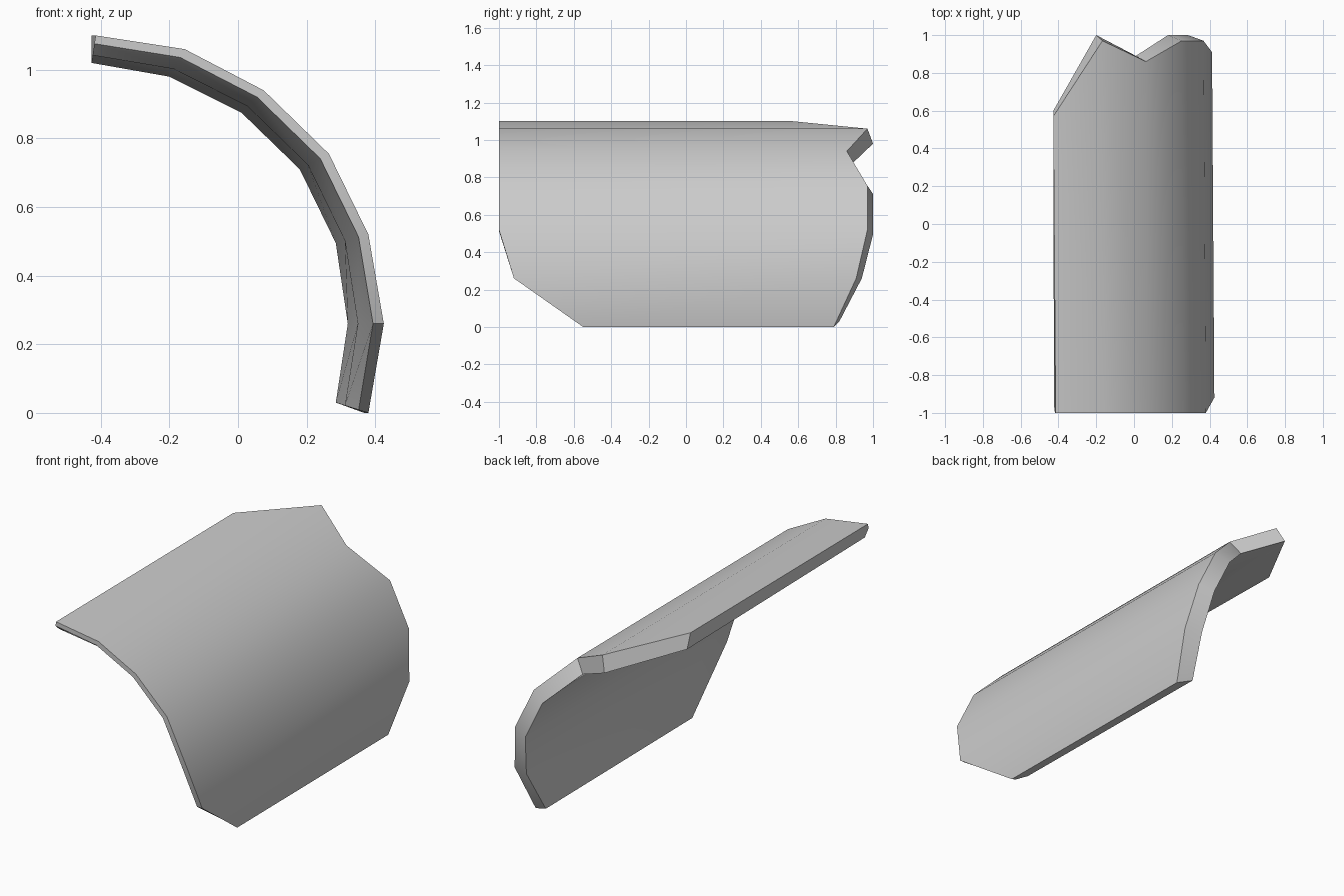
import bpy
import bmesh
import math

cube = bpy.data.objects.get("Cube")
if cube:
    bpy.data.objects.remove(cube)

grey = bpy.data.materials.new("plain grey")
grey.use_nodes = True
colour = (0.6, 0.6, 0.6, 1)
grey.diffuse_color = colour
grey.node_tree.nodes["Principled BSDF"].inputs["Base Color"].default_value = colour

# Arc sections (x, z) from the top edge round to the bottom edge
outer = [(-.415, 1.10), (-.155, 1.06), (.075, .94), (.265, .755), (.38, .52), (.425, .26), (.38, 0)]
inner = [(-.427, 1.02), (-.20, .98), (.01, .875), (.18, .71), (.285, .495), (.32, .26), (.285, .03)]

# Where each section starts and ends along y, and how far the front rim slopes inward
front = [-1, -1, -1, -1, -1, -.92, -.55]
back = [.57, .97, .86, .97, .97, .91, .79]
recess = [.04, .05, .08, .15, .25, .3, .05]
SHIFT = .012      # slight sideways drift towards the back
RIM = .03         # slope of the back rim


def blend(a, b, t):
    return tuple(p + (q - p) * t for p, q in zip(a, b))


bm = bmesh.new()
sections = []
for o, i, f, b, r in zip(outer, inner, front, back, recess):
    lip = blend(o, i, .3)
    edge = blend(o, i, .72)
    points = [
        (o[0] - SHIFT, b, o[1]),
        (o[0], f, o[1]),
        (lip[0], f, lip[1]),
        (edge[0], f + r, edge[1]),
        (i[0], b + RIM, i[1]),
    ]
    sections.append([bm.verts.new(p) for p in points])

# Shell skin between neighbouring sections, then the two end strips
for a, b in zip(sections, sections[1:]):
    for k in range(len(a)):
        n = (k + 1) % len(a)
        bm.faces.new((a[k], a[n], b[n], b[k]))
bm.faces.new(sections[0])
bm.faces.new(reversed(sections[-1]))
bmesh.ops.recalc_face_normals(bm, faces=bm.faces)

mesh = bpy.data.meshes.new("curved_plate")
bm.to_mesh(mesh)
bm.free()
mesh.materials.append(grey)
plate = bpy.data.objects.new("curved_plate", mesh)
bpy.context.collection.objects.link(plate)

bpy.ops.object.select_all(action="DESELECT")
plate.select_set(True)
bpy.context.view_layer.objects.active = plate
bpy.ops.object.shade_smooth_by_angle(angle=math.radians(35))
